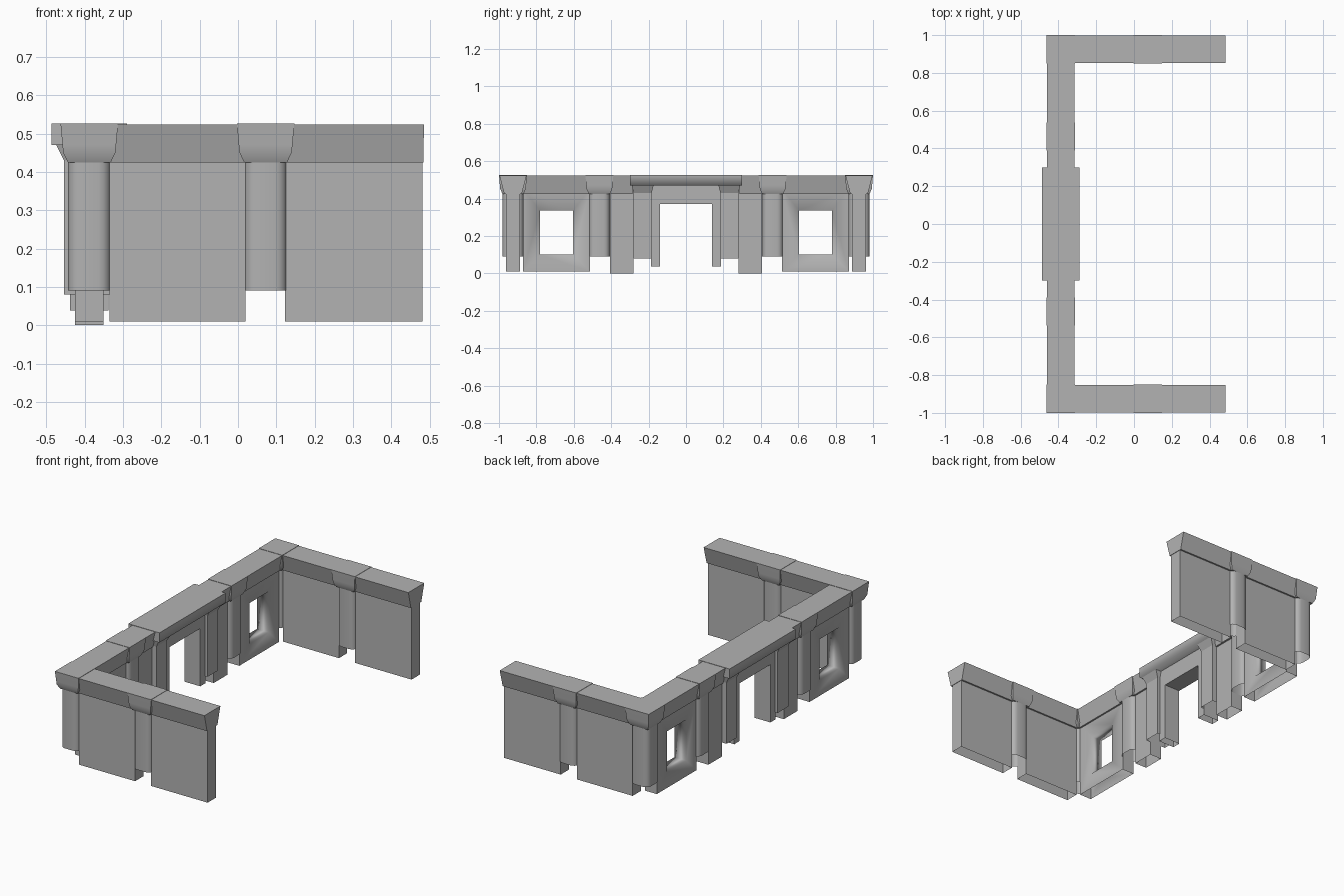
import bpy, bmesh, math

cube = bpy.data.objects.get("Cube")
if cube:
    bpy.data.objects.remove(cube)

stone = bpy.data.materials.new("grey_stone")
stone.use_nodes = True
GREY = (0.45, 0.45, 0.45, 1)
stone.diffuse_color = GREY
stone.node_tree.nodes["Principled BSDF"].inputs["Base Color"].default_value = GREY

SPINE_X, WING_Y = -0.388, 0.925
THICK = 0.0375          # half thickness of wall panels
BAND_Z, TOP = 0.425, 0.526


def finish(name, bm, angle=None):
    bmesh.ops.recalc_face_normals(bm, faces=bm.faces)
    mesh = bpy.data.meshes.new(name)
    bm.to_mesh(mesh)
    bm.free()
    mesh.materials.append(stone)
    obj = bpy.data.objects.new(name, mesh)
    bpy.context.collection.objects.link(obj)
    if angle:
        bpy.ops.object.select_all(action='DESELECT')
        obj.select_set(True)
        bpy.context.view_layer.objects.active = obj
        bpy.ops.object.shade_smooth_by_angle(angle=math.radians(angle))
    return obj


def loft(name, center, rings, radius=0, open_bottom=False, angle=None):
    """Stack rectangular rings (z, half x, half y), optionally with round corners."""
    bm = bmesh.new()
    loops = []
    for z, hx, hy in rings:
        loop = []
        for k, (sx, sy) in enumerate(((1, 1), (-1, 1), (-1, -1), (1, -1))):
            steps = 4 if radius else 0
            for i in range(steps + 1):
                a = math.pi / 2 * (k + i / max(steps, 1))
                loop.append(bm.verts.new((
                    center[0] + sx * (hx - radius) + radius * math.cos(a),
                    center[1] + sy * (hy - radius) + radius * math.sin(a), z)))
        loops.append(loop)
    for low, high in zip(loops, loops[1:]):
        for i in range(len(low)):
            j = (i + 1) % len(low)
            bm.faces.new((low[i], low[j], high[j], high[i]))
    bm.faces.new(loops[-1])
    if not open_bottom:
        bm.faces.new(loops[0][::-1])
    return finish(name, bm, angle)


def block(name, x, y, z, open_bottom=False):
    center = ((x[0] + x[1]) / 2, (y[0] + y[1]) / 2)
    hx, hy = (x[1] - x[0]) / 2, abs(y[1] - y[0]) / 2
    return loft(name, center, [(z[0], hx, hy), (z[1], hx, hy)], open_bottom=open_bottom)


def pillar(name, x, y):
    """Rounded hollow shaft with a flared square capital."""
    loft(name + "_shaft", (x, y), [(0.09, .056, .056), (0.43, .056, .056)],
         radius=0.032, open_bottom=True, angle=40)
    loft(name + "_capital", (x, y),
         [(z, h, h) for z, h in ((BAND_Z, .056), (.45, .068), (.47, .07), (TOP, .075))],
         angle=35)


def window_panel(name, y0, y1, side):
    """Wall panel with a square opening, softly shaded around the reveal."""
    def rect(a, b, c, d):
        return [(a, c), (b, c), (b, d), (a, d)]
    outer, inner = rect(y0, y1, 0.01, 0.45), rect(.605, .78, .1, .335)
    bm = bmesh.new()
    holes = []
    for x in (SPINE_X - THICK, SPINE_X + THICK):
        o = [bm.verts.new((x, side * y, z)) for y, z in outer]
        h = [bm.verts.new((x, side * y, z)) for y, z in inner]
        for i in range(4):
            j = (i + 1) % 4
            bm.faces.new((o[i], o[j], h[j], h[i]))
        holes.append(h)
    for i in range(4):
        j = (i + 1) % 4
        bm.faces.new((holes[0][i], holes[0][j], holes[1][j], holes[1][i]))
    finish(name, bm, 120)
    for edge, y in (("inner", y0), ("outer", y1)):
        block(f"{name}_{edge}_end", (SPINE_X - THICK, SPINE_X + THICK),
              (side * y - .0005, side * y + .0005), (0.01, 0.45), True)


for side, label in ((-1, "right"), (1, "left")):
    wy = side * WING_Y

    # Wing walls, with gaps below the pillars
    for part, x in (("rear", (-.335, .02)), ("end", (.122, .481))):
        block(f"{label}_wing_{part}_panel", x, (wy - THICK, wy + THICK), (0.01, 0.45), True)
    loft(f"{label}_wing_band", (0.048, wy),
         [(BAND_Z, .436, .047), (TOP - .002, .437, .0725)])

    # Spine walls
    window_panel(f"{label}_window_panel", .513, .872, side)
    block(f"{label}_spine_panel", (SPINE_X - THICK, SPINE_X + THICK),
          (side * .28, side * .405), (0.0, 0.45), True)
    loft(f"{label}_spine_band", (SPINE_X, side * .605),
         [(BAND_Z, .047, .32), (TOP - .002, .0725, .32)])

    # Pillars
    pillar(f"{label}_corner_pillar", SPINE_X, wy)
    pillar(f"{label}_wing_pillar", 0.072, wy)
    pillar(f"{label}_spine_pillar", SPINE_X, side * .463)

    # Gate pillars and jambs
    loft(f"{label}_gate_pillar", (SPINE_X, side * .232),
         [(.08, .066, .048), (.43, .066, .048), (.47, .086, .058)], open_bottom=True)
    block(f"{label}_gate_jamb", (SPINE_X - .05, SPINE_X + .05),
          (side * .14, side * .188), (0.038, 0.475), True)

# Gate lintel and overhanging beam
block("gate_lintel", (SPINE_X - .05, SPINE_X + .05), (-.141, .141), (0.37, 0.475))
beam = block("gate_beam", (-.487, -.289), (-.3, .3), (0.47, TOP))
bm = bmesh.new()
bm.from_mesh(beam.data)
for face in bm.faces:
    face.smooth = True
for edge in bm.edges:
    mid = (edge.verts[0].co + edge.verts[1].co) / 2
    edge.smooth = mid.z < 0.48 and abs(mid.y) < 0.1
bm.to_mesh(beam.data)
bm.free()
